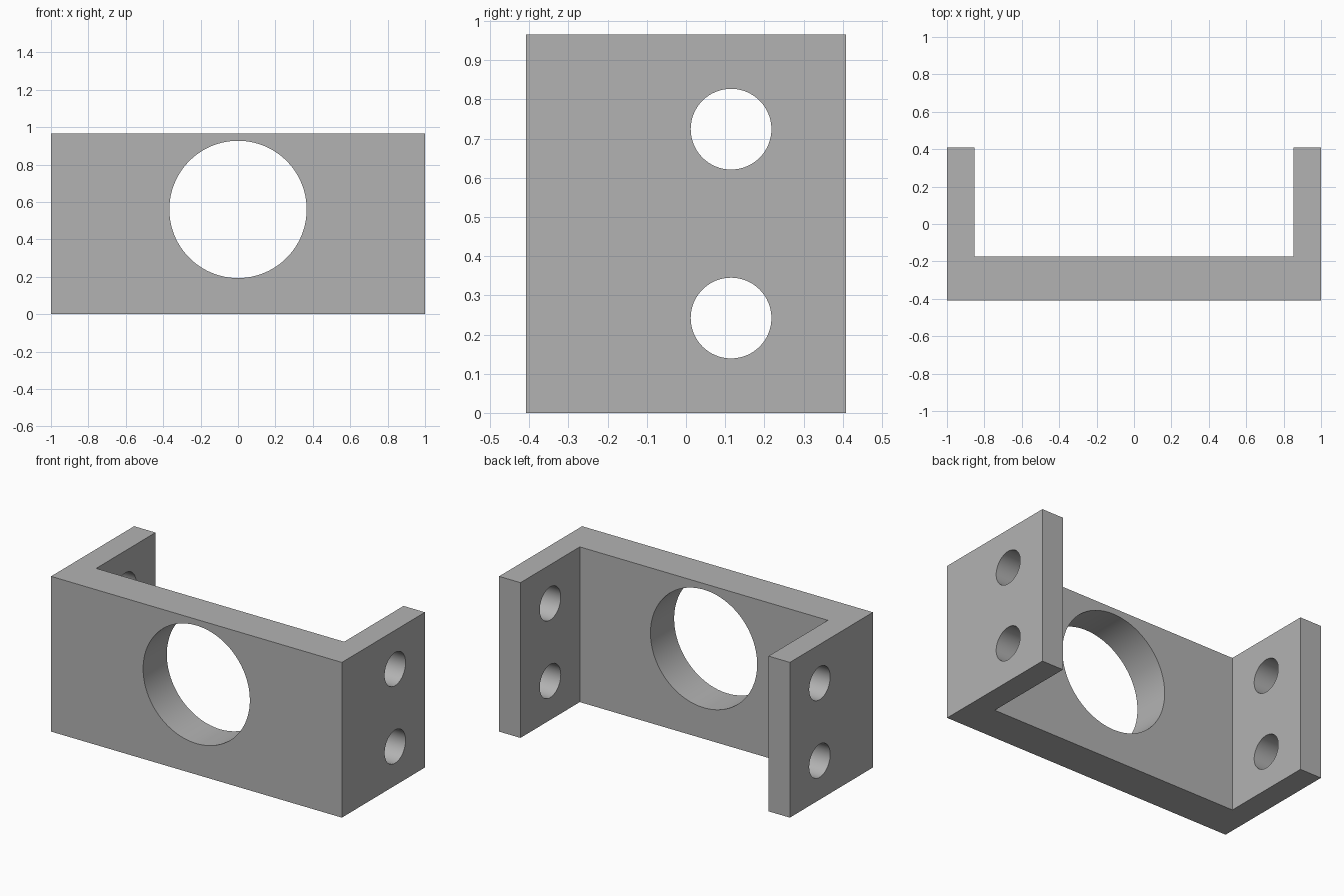
import bpy, bmesh
from math import pi, radians
from mathutils import Matrix

HEIGHT = 0.965

cube = bpy.data.objects.get("Cube")
if cube:
    bpy.data.objects.remove(cube, do_unlink=True)

grey = bpy.data.materials.new("light grey metal")
grey.use_nodes = True
colour = (0.45, 0.45, 0.45, 1)
grey.diffuse_color = colour
grey.node_tree.nodes["Principled BSDF"].inputs["Base Color"].default_value = colour


def add_object(name, bm):
    bmesh.ops.recalc_face_normals(bm, faces=bm.faces)
    mesh = bpy.data.meshes.new(name)
    bm.to_mesh(mesh)
    bm.free()
    mesh.materials.append(grey)
    obj = bpy.data.objects.new(name, mesh)
    bpy.context.collection.objects.link(obj)
    return obj


def drill(target, name, radius, length, location, axis, sides):
    """Cut a round hole along the given axis."""
    bm = bmesh.new()
    turn = Matrix.Rotation(pi / 2, 4, axis)
    bmesh.ops.create_cone(bm, cap_ends=True, segments=sides, radius1=radius,
                          radius2=radius, depth=length,
                          matrix=Matrix.Translation(location) @ turn)
    cutter = add_object(name, bm)
    cutter.hide_render = True
    mod = target.modifiers.new(name, "BOOLEAN")
    mod.operation = "DIFFERENCE"
    mod.solver = "EXACT"
    mod.object = cutter
    bpy.ops.object.modifier_apply(modifier=name)
    bpy.data.objects.remove(cutter, do_unlink=True)


# U-shaped bracket: half outline mirrored, then extruded upwards
half = [(1, -0.408), (1, 0.408), (0.853, 0.408), (0.853, -0.175)]
outline = half + [(-x, y) for x, y in reversed(half)]
bm = bmesh.new()
base = bm.faces.new([bm.verts.new((x, y, 0)) for x, y in outline])
top = bmesh.ops.extrude_face_region(bm, geom=[base])["geom"]
bmesh.ops.translate(bm, vec=(0, 0, HEIGHT),
                    verts=[v for v in top if isinstance(v, bmesh.types.BMVert)])
bracket = add_object("mounting_bracket", bm)
bpy.context.view_layer.objects.active = bracket
bracket.select_set(True)

# Large opening in the front plate
drill(bracket, "front_opening", 0.367, 1, (0, -0.3, 0.56), "X", 128)

# Two bolt holes through each side flange
for z in (0.242, 0.724):
    for side in (-1, 1):
        drill(bracket, "bolt_hole", 0.103, 0.5, (side * 0.93, 0.115, z), "Y", 64)

bpy.ops.object.shade_smooth_by_angle(angle=radians(30))
